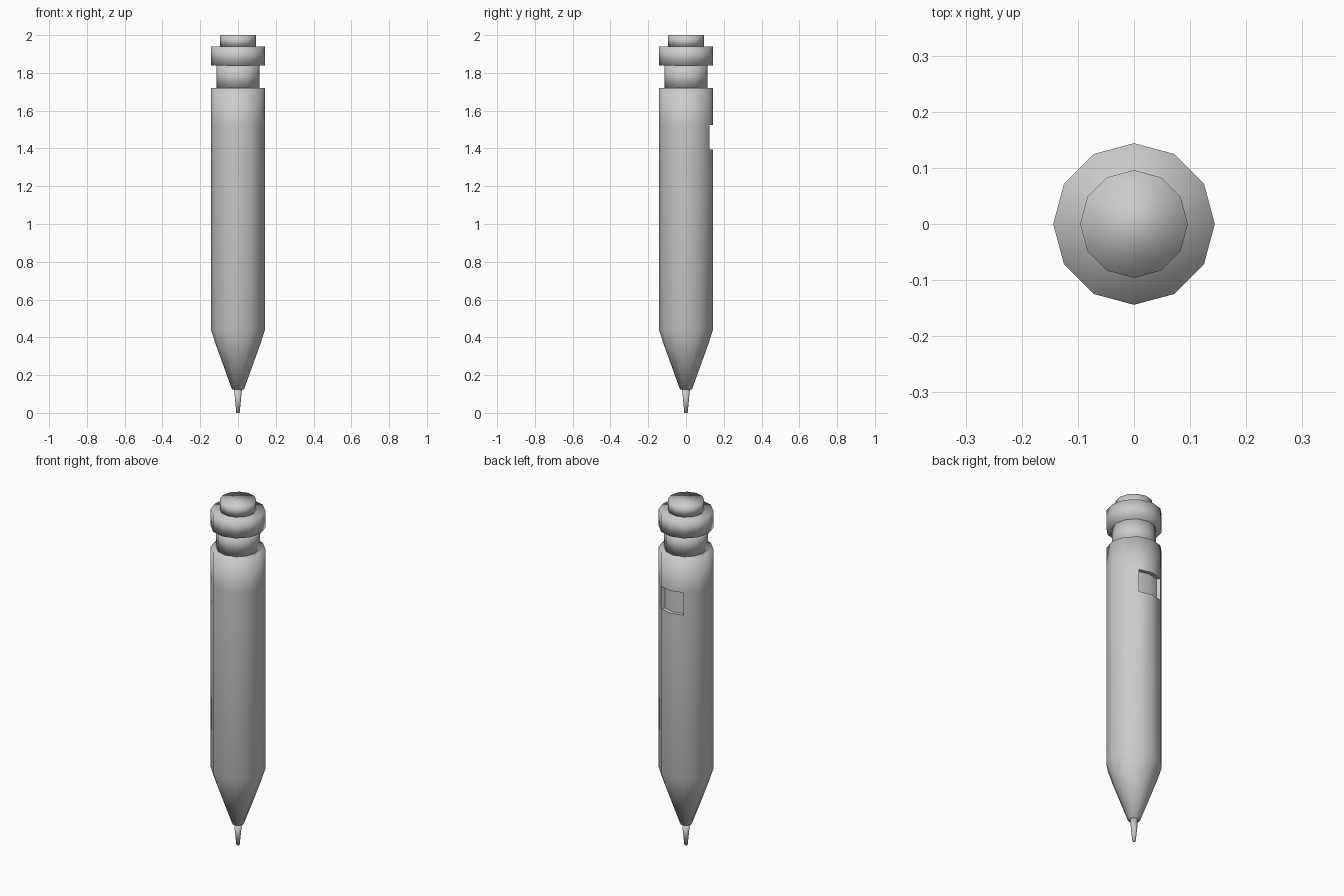
import bpy, bmesh, math
from mathutils import Vector

if "Cube" in bpy.data.objects:
    bpy.data.objects.remove(bpy.data.objects["Cube"])

SIDES = 12


def lathe(name, profile, window=None):
    """Revolve (radius, z) points into a closed, smooth 12-sided solid."""
    bm = bmesh.new()
    rings = []
    for r, z in profile:
        rings.append([bm.verts.new((r * math.cos(i * math.tau / SIDES),
                                    r * math.sin(i * math.tau / SIDES), z))
                      for i in range(SIDES)])
    for a, b in zip(rings, rings[1:]):
        for i in range(SIDES):
            j = (i + 1) % SIDES
            bm.faces.new((a[i], a[j], b[j], b[i]))
    bm.faces.new(rings[0][::-1])
    bm.faces.new(rings[-1])
    for f in bm.faces:
        f.smooth = True

    # sunken window on the two rear panels
    if window:
        z0, z1, depth = window
        panels = [f for f in bm.faces
                  if z0 < f.calc_center_median().z < z1
                  and f.calc_center_median().y > 0.12]
        for f in panels:
            for e in f.edges:
                if sum(p in panels for p in e.link_faces) == 1:
                    e.smooth = False
        geo = bmesh.ops.extrude_face_region(bm, geom=panels)["geom"]
        bmesh.ops.delete(bm, geom=[f for f in panels if f.is_valid],
                         context='FACES_ONLY')
        for v in [g for g in geo if isinstance(g, bmesh.types.BMVert)]:
            v.co -= Vector((v.co.x, v.co.y, 0)).normalized() * depth
        for f in [g for g in geo if isinstance(g, bmesh.types.BMFace)]:
            for e in f.edges:
                if any(abs(p.normal.z) > 0.5 for p in e.link_faces):
                    e.smooth = False
        bm.normal_update()
        for e in bm.edges:
            zs = [v.co.z for v in e.verts]
            if (min(zs) > z0 - 0.01 and max(zs) < z1 + 0.01
                    and len(e.link_faces) == 2
                    and e.calc_face_angle(0) > math.radians(40)):
                e.smooth = False

    bmesh.ops.recalc_face_normals(bm, faces=bm.faces[:])
    mesh = bpy.data.meshes.new(name)
    bm.to_mesh(mesh)
    bm.free()
    obj = bpy.data.objects.new(name, mesh)
    bpy.context.collection.objects.link(obj)
    return obj


# metal writing tip
lathe("lead_tip", [(0.009, 0.0), (0.021, 0.126)])

# barrel with tapered nose and rear window
lathe("barrel", [(0.032, 0.125), (0.117, 0.36), (0.144, 0.445),
                 (0.144, 1.395), (0.144, 1.525), (0.144, 1.72)],
      window=(1.395, 1.525, 0.022))

# narrow neck, collar and push button
lathe("neck", [(0.115, 1.72), (0.115, 1.84)])
lathe("collar", [(0.144, 1.84), (0.144, 1.94)])
lathe("push_button", [(0.096, 1.94), (0.096, 2.0)])
